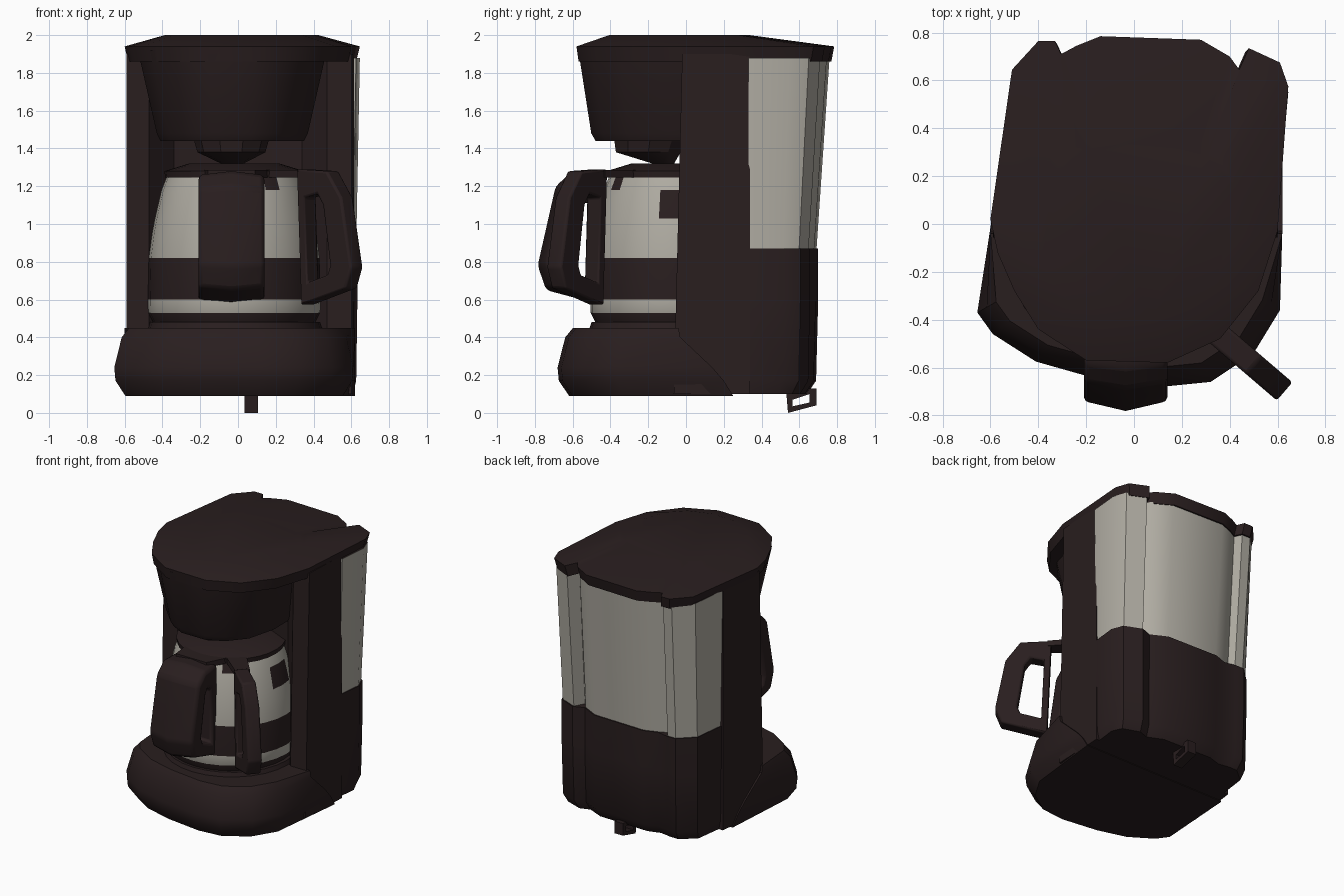
import bpy, bmesh, math
from mathutils import Vector

if "Cube" in bpy.data.objects:
    bpy.data.objects.remove(bpy.data.objects["Cube"])


def material(name, rgb):
    m = bpy.data.materials.new(name)
    m.use_nodes = True
    m.diffuse_color = (*rgb, 1)
    m.node_tree.nodes["Principled BSDF"].inputs["Base Color"].default_value = (*rgb, 1)
    return m


DARK = material("dark brown plastic", (0.022, 0.013, 0.0135))
GLASS = material("warm grey glass", (0.43, 0.41, 0.36))


def finish(name, bm, bevel=0):
    bmesh.ops.recalc_face_normals(bm, faces=bm.faces)
    me = bpy.data.meshes.new(name)
    bm.to_mesh(me)
    bm.free()
    me.materials.append(DARK)
    me.materials.append(GLASS)
    ob = bpy.data.objects.new(name, me)
    bpy.context.collection.objects.link(ob)
    if bevel:
        mod = ob.modifiers.new("soft edges", "BEVEL")
        mod.width, mod.segments = bevel, 2
    bpy.ops.object.select_all(action="DESELECT")
    bpy.context.view_layer.objects.active = ob
    ob.select_set(True)
    bpy.ops.object.shade_smooth_by_angle(angle=math.radians(32))
    return ob


def skin(bm, loops):
    """Bridge consecutive vertex rings; returns the faces of each band."""
    return [[bm.faces.new((a[i - 1], a[i], b[i], b[i - 1])) for i in range(len(a))]
            for a, b in zip(loops, loops[1:])]


def loft(name, sections, glass_bands=()):
    """Skin a stack of (height, outline) sections and cap both ends."""
    bm = bmesh.new()
    rings = [[bm.verts.new((x, y, z)) for x, y in pts] for z, pts in sections]
    for band, faces in enumerate(skin(bm, rings)):
        for f in faces:
            f.material_index = int(band in glass_bands)
    bm.faces.new(rings[0])
    bm.faces.new(rings[-1])
    return finish(name, bm)


def scaled(pts, sx, sy, cx=0, cy=0):
    return [(cx + (x - cx) * sx, cy + (y - cy) * sy) for x, y in pts]


def loop_plate(name, outer, inner, origin, heading, width, crown=1, bevel=0):
    """Upright ring-shaped plate; profiles are (reach, height) pairs, crown < 1 bulges the rim."""
    d = Vector((*heading, 0)).normalized()
    side = Vector((-d.y, d.x, 0)) * width / 2
    o = Vector((*origin, 0))
    bm = bmesh.new()
    ring = lambda pts, s: [bm.verts.new(o + d * u + Vector((0, 0, z)) + side * s) for u, z in pts]
    edge = scaled(outer, crown, (1 + crown) / 2, outer[0][0], 0.93)
    loops = [ring(outer, 0), ring(edge, -1), ring(inner, -1), ring(inner, 1), ring(edge, 1)]
    skin(bm, loops + loops[:1])
    return finish(name, bm, bevel)


def circle(cx, cy, r, n=28):
    return [(cx + r * math.cos(math.tau * i / n), cy + r * math.sin(math.tau * i / n)) for i in range(n)]


# Base with flared skirt
nose = [(-0.655, -0.37), (-0.59, -0.46), (-0.41, -0.575), (-0.18, -0.64), (0.12, -0.68),
        (0.32, -0.66), (0.5, -0.54), (0.61, -0.36)]


def base_outline(s, back):
    return [(-0.6 + 0.17 * max(back, 0), back)] + scaled(nose, s, s) + [(0.62, back)]


loft("base", [(0.09, base_outline(0.91, 0.25)), (0.17, base_outline(0.99, 0.2)),
              (0.24, base_outline(1, 0.14)), (0.4, base_outline(0.94, -0.03)),
              (0.45, base_outline(0.88, -0.04))])
loft("hot_plate", [(0.42, circle(-0.015, -0.05, 0.47)), (0.48, circle(-0.015, -0.05, 0.45))])

# Upright column with hollow front
column = [(-0.59, -0.02), (-0.47, -0.02), (-0.34, 0.1), (0, 0.16), (0.34, 0.1), (0.47, -0.02),
          (0.6, -0.02), (0.615, 0.34), (-0.54, 0.34)]
loft("column", [(0.1, [(x, y - 0.045 if y < 0 else y) for x, y in column]), (1.9, column)])

# Water tank with grooved back, over its plain dark plinth
tank = [(-0.54, 0.33), (-0.51, 0.62), (-0.4, 0.74), (-0.33, 0.74), (-0.305, 0.685), (-0.24, 0.72),
        (-0.14, 0.76), (0.28, 0.745), (0.4, 0.675), (0.44, 0.62), (0.48, 0.71), (0.61, 0.65),
        (0.645, 0.55), (0.625, 0.33)]
loft("water_tank", [(0.87, scaled(tank, 0.97, 0.84, 0, 0.33)), (1.88, tank)], glass_bands=(0,))
plinth = scaled([p for i, p in enumerate(tank) if i not in (4, 9)], 0.98, 0.86, 0, 0.33)
loft("tank_plinth", [(0.1, scaled(plinth, 0.96, 0.84, 0, 0.33)), (0.17, scaled(plinth, 0.99, 0.97, 0, 0.33)),
                     (0.6, plinth), (0.87, plinth)])

# Top cover: notched rim rising to a smoothed crown
cover = [(-0.6, 0.02), (-0.57, -0.12), (-0.5, -0.28), (-0.4, -0.44), (-0.2, -0.57), (0.14, -0.58),
         (0.36, -0.48), (0.52, -0.28), (0.6, -0.03)] + tank[::-1][1:-1]
cover = [(x, y + 0.025 if y > 0.5 else y) for x, y in cover]
crown = [((a[0] + 2 * b[0] + c[0]) / 4, (a[1] + 2 * b[1] + c[1]) / 4)
         for a, b, c in zip(cover[-1:] + cover, cover, cover[1:] + cover[:1])]
loft("top_cover", [(1.86, scaled(cover, 0.97, 0.98)), (1.94, cover),
                   (2.0, scaled(crown, 0.68, 0.56, 0, -0.22))])

# Filter basket and drip spout
basket = [(-0.53, 0.1), (-0.53, -0.1), (-0.46, -0.35), (-0.3, -0.5), (-0.16, -0.57), (0.1, -0.57),
          (0.26, -0.5), (0.4, -0.35), (0.47, -0.1), (0.47, 0.1)]
loft("filter_basket", [(1.44, scaled(basket, 0.76, 0.84, -0.03)), (1.48, scaled(basket, 0.8, 0.88, -0.03)),
                       (1.92, basket)])
loft("drip_spout", [(1.32, circle(-0.03, -0.12, 0.06, 10)), (1.38, circle(-0.035, -0.2, 0.18, 10)),
                    (1.45, circle(-0.035, -0.19, 0.2, 10))])

# Carafe: dark foot, clear strip, coffee band, clear shoulder
levels = [(0.46, 0.42), (0.53, 0.455), (0.6, 0.457), (0.82, 0.452), (0.95, 0.435),
          (1.03, 0.42), (1.18, 0.385), (1.255, 0.355)]
carafe = loft("carafe", [(z, circle(-0.02, -0.05, r)) for z, r in levels], glass_bands=(1, 3, 4, 5, 6))
# Dark lugs on the shoulder
for face in carafe.data.polygons:
    x, y, z = face.center
    hinge = x > 0.2 and -0.15 < y < 0.02 and 1.03 < z < 1.18
    clasp = 0.12 < x < 0.21 and y < -0.3 and z > 1.18
    if hinge or clasp:
        face.material_index = 0
loft("carafe_lid", [(1.245, circle(-0.02, -0.05, 0.365)), (1.28, circle(-0.02, -0.05, 0.37)),
                    (1.32, circle(-0.02, -0.05, 0.24))])

# Broad front handle and slim side handle, each with an arm to the lid
loop_plate("front_handle",
           [(0.44, 1.28), (0.6, 1.28), (0.69, 1.2), (0.785, 0.78), (0.74, 0.65), (0.46, 0.575)],
           [(0.5, 1.1), (0.545, 1.12), (0.57, 1.08), (0.62, 0.78), (0.6, 0.73), (0.5, 0.7)],
           (-0.035, 0), (0, -1), 0.35, crown=0.88, bevel=0.025)
loop_plate("side_handle",
           [(-0.01, 1.29), (0.2, 1.28), (0.3, 1.14), (0.37, 0.77), (0.33, 0.66), (0.02, 0.57)],
           [(0.04, 1.14), (0.13, 1.16), (0.17, 1.1), (0.22, 0.78), (0.2, 0.73), (0.06, 0.69)],
           (0.35, -0.46), (0.28, -0.24), 0.1, bevel=0.012)
loft("lid_arms", [(z, [(-0.16, -0.5), (0.09, -0.5), (0.16, -0.36), (0.33, -0.5), (0.4, -0.43),
                       (0.2, -0.2), (-0.2, -0.2)]) for z in (1.245, 1.285)])

# Cord clip under the back
loop_plate("cord_clip", [(0.53, 0.12), (0.69, 0.13), (0.69, 0.04), (0.54, 0.0)],
           [(0.565, 0.07), (0.655, 0.1), (0.655, 0.055), (0.565, 0.035)], (0.07, 0), (0, 1), 0.07)
